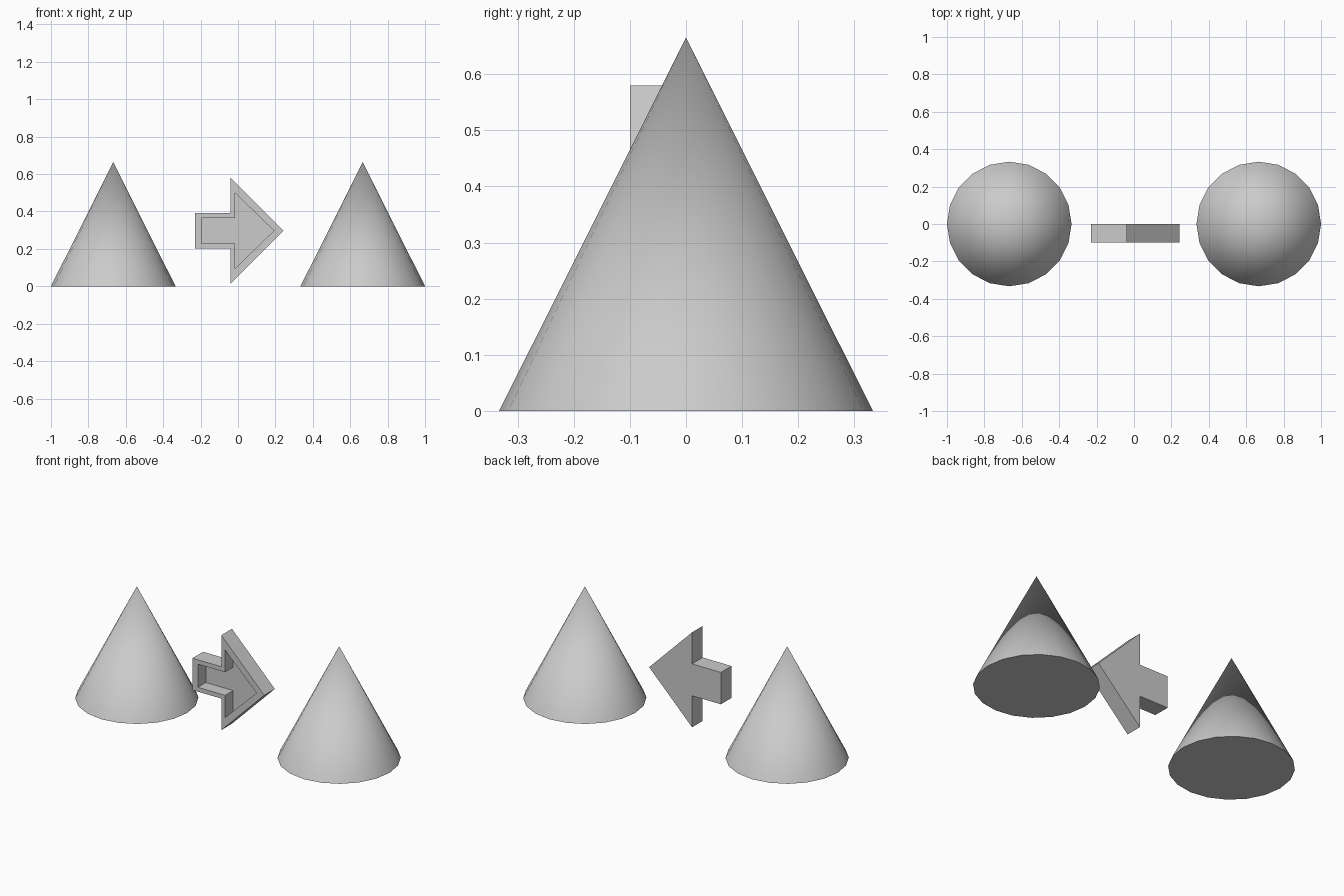
import bpy, bmesh, math

cube = bpy.data.objects.get("Cube")
if cube:
    bpy.data.objects.remove(cube, do_unlink=True)

grey = bpy.data.materials.new("light grey")
grey.use_nodes = True
colour = (0.6, 0.6, 0.6, 1)
grey.diffuse_color = colour
grey.node_tree.nodes["Principled BSDF"].inputs["Base Color"].default_value = colour

# Two matching smooth cones
RADIUS, HEIGHT = 0.333, 0.665
for name, side in (("right_cone", -1), ("left_cone", 1)):
    bpy.ops.mesh.primitive_cone_add(vertices=20, radius1=RADIUS, radius2=0, depth=HEIGHT,
                                    location=(side * (1 - RADIUS), 0, HEIGHT / 2))
    cone = bpy.context.object
    cone.name = name
    cone.data.materials.append(grey)
    bpy.ops.object.shade_smooth_by_angle(angle=math.radians(40))


def arrow_outline(bm, tail, neck, tip, shaft, head, y, z=0.297):
    """Closed ring of vertices for an arrow pointing along +x."""
    upper = [(tail, shaft), (neck, shaft), (neck, head)]
    points = upper + [(tip, 0)] + [(x, -h) for x, h in reversed(upper)]
    return [bm.verts.new((x, y, z + h)) for x, h in points]


# Arrow block with a recessed front: back, outer rim, inner rim, recess floor
outer = dict(tail=-0.23, neck=-0.04, tip=0.243, shaft=0.095, head=0.283)
inner = dict(tail=-0.195, neck=-0.015, tip=0.192, shaft=0.069, head=0.201)
bm = bmesh.new()
rings = [arrow_outline(bm, y=0, **outer), arrow_outline(bm, y=-0.1, **outer),
         arrow_outline(bm, y=-0.1, **inner), arrow_outline(bm, y=-0.025, **inner)]
for a, b in zip(rings, rings[1:]):
    for i in range(len(a)):
        j = (i + 1) % len(a)
        bm.faces.new((a[i], a[j], b[j], b[i]))
bm.faces.new(rings[0])
bm.faces.new(rings[-1])
bmesh.ops.recalc_face_normals(bm, faces=bm.faces)
mesh = bpy.data.meshes.new("arrow")
bm.to_mesh(mesh)
bm.free()
mesh.materials.append(grey)
arrow = bpy.data.objects.new("arrow", mesh)
bpy.context.collection.objects.link(arrow)
